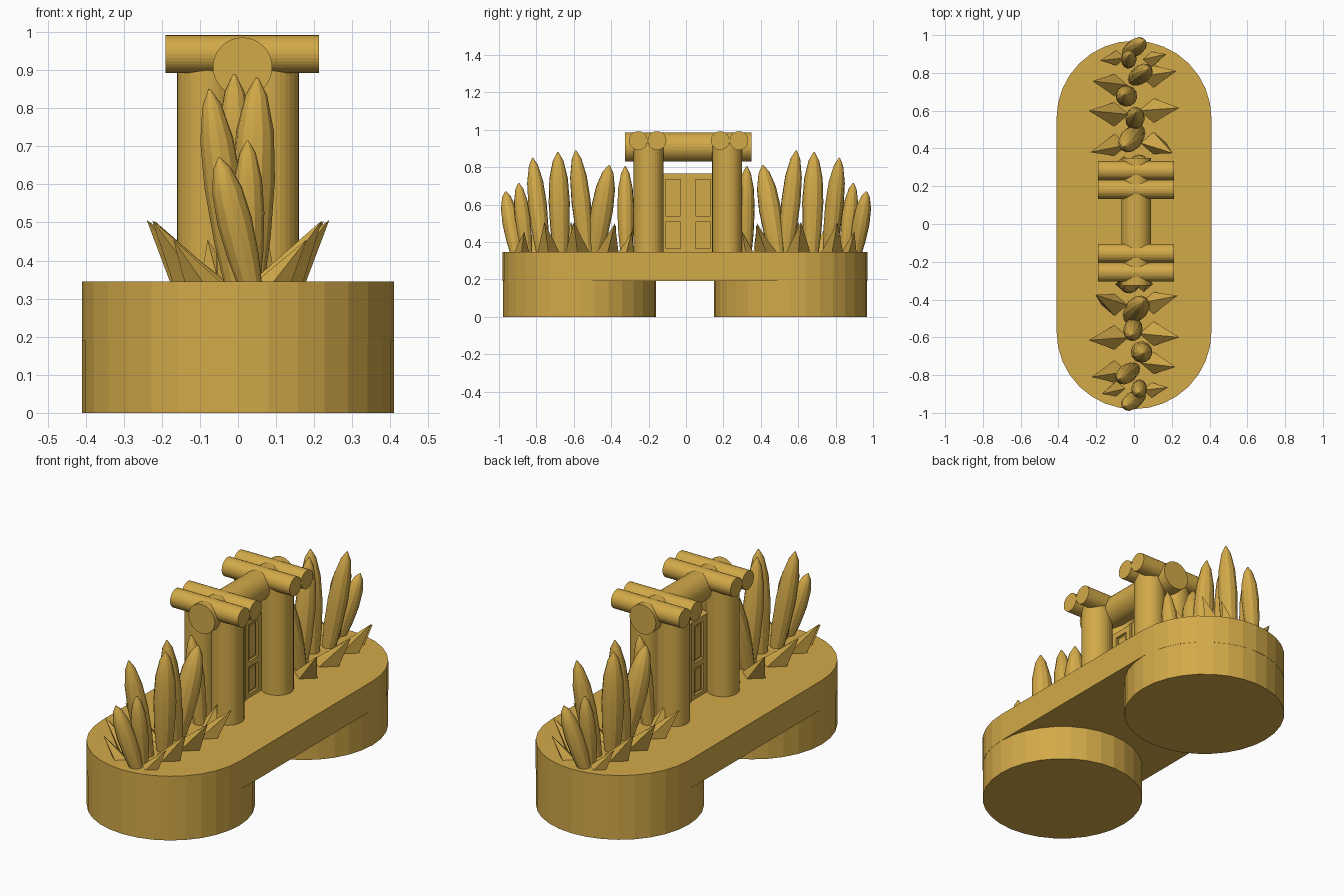
import bpy, bmesh, math
from mathutils import Vector, Matrix

cube = bpy.data.objects.get("Cube")
if cube:
    bpy.data.objects.remove(cube, do_unlink=True)

gold = bpy.data.materials.new("gold")
gold.use_nodes = True
colour = (0.65, 0.40, 0.066, 1)
gold.diffuse_color = colour
gold.node_tree.nodes["Principled BSDF"].inputs["Base Color"].default_value = colour

DECK = 0.345


def finish(name, bm, smooth=None):
    bmesh.ops.recalc_face_normals(bm, faces=bm.faces)
    mesh = bpy.data.meshes.new(name)
    bm.to_mesh(mesh)
    bm.free()
    mesh.materials.append(gold)
    ob = bpy.data.objects.new(name, mesh)
    bpy.context.collection.objects.link(ob)
    if smooth:
        bpy.ops.object.select_all(action="DESELECT")
        ob.select_set(True)
        bpy.context.view_layer.objects.active = ob
        bpy.ops.object.shade_smooth_by_angle(angle=math.radians(smooth))
    return ob


def loft(name, start, end, profile, sides, smooth=None):
    """Rings of (fraction along axis, radius) between two points."""
    start, end = Vector(start), Vector(end)
    turn = (end - start).to_track_quat("Z", "Y")
    bm = bmesh.new()
    rings = []
    for t, r in profile:
        centre = start.lerp(end, t)
        rings.append([bm.verts.new(centre + turn @ Vector((
            r * math.cos(math.tau * i / sides), r * math.sin(math.tau * i / sides), 0)))
            for i in range(sides)])
    for a, b in zip(rings, rings[1:]):
        for i in range(sides):
            j = (i + 1) % sides
            bm.faces.new((a[i], a[j], b[j], b[i]))
    bm.faces.new(rings[0])
    bm.faces.new(rings[-1])
    return finish(name, bm, smooth)


def rod(name, start, end, radius):
    return loft(name, start, end, [(0, radius), (1, radius)], 32)


def box(name, lo, hi):
    bm = bmesh.new()
    lo, hi = Vector(lo), Vector(hi)
    bmesh.ops.create_cube(bm, size=1, matrix=Matrix.Translation((lo + hi) / 2)
                          @ Matrix.Diagonal((*(hi - lo), 1)))
    return finish(name, bm)


def spike(name, base, tip, rx, ry):
    bm = bmesh.new()
    x, y = base
    foot = [bm.verts.new((x + dx, y + dy, DECK - 0.005))
            for dx, dy in ((rx, 0), (0, ry), (-rx, 0), (0, -ry))]
    top = bm.verts.new(tip)
    bm.faces.new(foot)
    for i in range(4):
        bm.faces.new((foot[i], foot[(i + 1) % 4], top))
    return finish(name, bm)


# Base: two round feet joined by a stadium-shaped deck
R, FRONT, BACK = 0.41, -0.57, 0.56
for name, y in (("front_foot", FRONT), ("back_foot", BACK)):
    rod(name, (0, y, 0), (0, y, DECK - 0.002), R - 0.001)
bm = bmesh.new()
outline = []
for cy, begin in ((BACK, 0), (FRONT, math.pi)):
    for i in range(17):
        a = begin + math.pi * i / 16
        outline.append(bm.verts.new((R * math.cos(a), cy + R * math.sin(a), 0.19)))
deck_face = bm.faces.new(outline)
grown = bmesh.ops.extrude_face_region(bm, geom=[deck_face])["geom"]
bmesh.ops.translate(bm, vec=(0, 0, DECK - 0.19),
                    verts=[v for v in grown if isinstance(v, bmesh.types.BMVert)])
finish("deck", bm)

# Gateway: four columns, paired cross beams and a long ridge beam
for end, y, beams in (("front", -0.2, (-0.255, -0.155)), ("back", 0.22, (0.183, 0.283))):
    for side, x in (("right", -0.08), ("left", 0.08)):
        rod(f"{end}_{side}_column", (x, y, DECK - 0.01), (x, y, 0.93), 0.08)
    for i, by in enumerate(beams):
        rod(f"{end}_cross_beam_{i + 1}", (-0.19, by, 0.942), (0.213, by, 0.942), 0.05)
rod("ridge_beam", (0.012, -0.325, 0.908), (0.012, 0.35, 0.908), 0.078)

# Double door with framed panels on both faces
box("door_slab", (-0.015, -0.16, DECK), (0.015, 0.18, 0.762))
for name, z0, z1 in (("top", 0.735, 0.765), ("middle", 0.508, 0.538), ("bottom", DECK, 0.365)):
    box(f"door_{name}_rail", (-0.028, -0.16, z0), (0.028, 0.18, z1))
for name, y0, y1 in (("front_outer", -0.16, -0.11), ("front_inner", -0.03, 0.006),
                     ("back_inner", 0.014, 0.05), ("back_outer", 0.13, 0.18)):
    box(f"door_{name}_stile", (-0.028, y0, DECK), (0.028, y1, 0.765))
box("door_centre_strip", (-0.034, 0.002, DECK), (0.034, 0.018, 0.765))
for leaf, y0, y1 in (("front", -0.11, -0.03), ("back", 0.05, 0.13)):
    for level, z0, z1 in (("lower", 0.365, 0.508), ("upper", 0.538, 0.735)):
        box(f"door_{leaf}_{level}_panel", (-0.022, y0 + 0.013, z0 + 0.013),
            (0.022, y1 - 0.013, z1 - 0.013))

# Tall crystals: foot x, y, then tip x, y, z, then widest radius
crystals = [
    (0.035, -0.905, -0.05, -0.965, 0.67, 0.046),
    (0.03, -0.85, 0.025, -0.895, 0.715, 0.042),
    (0.00, -0.765, -0.075, -0.82, 0.85, 0.05),
    (0.03, -0.67, 0.05, -0.685, 0.88, 0.057),
    (0.00, -0.53, -0.01, -0.59, 0.89, 0.052),
    (-0.02, -0.49, 0.05, -0.41, 0.81, 0.06),
    (0.00, -0.32, -0.05, -0.325, 0.805, 0.045),
]
crystal_profile = [(0, 0.65), (0.25, 0.9), (0.52, 1), (0.75, 0.87), (0.92, 0.5), (1, 0.06)]

# Low spikes: foot x, y, then tip x, y, z, then size
spikes = [
    (0.09, -0.88, 0.18, -0.865, 0.455, 0.7),
    (0.10, -0.735, 0.22, -0.757, 0.505, 1),
    (0.10, -0.58, 0.24, -0.60, 0.507, 1.1),
    (0.10, -0.42, 0.23, -0.38, 0.50, 1),
    (0.05, -0.32, 0.08, -0.29, 0.455, 0.7),
    (-0.09, -0.87, -0.17, -0.90, 0.455, 0.7),
    (-0.10, -0.78, -0.225, -0.81, 0.505, 1),
    (-0.10, -0.60, -0.24, -0.615, 0.507, 1.1),
    (-0.10, -0.43, -0.205, -0.375, 0.49, 1),
    (-0.05, -0.32, -0.08, -0.30, 0.455, 0.7),
]

# The back cluster is the front one turned half way round
for end, s in (("front", 1), ("back", -1)):
    for i, (fx, fy, tx, ty, tz, r) in enumerate(crystals):
        loft(f"{end}_crystal_{i + 1}", (s * fx, s * fy, DECK - 0.02), (s * tx, s * ty, tz),
             [(t, r * k) for t, k in crystal_profile], 12, 25)
    for i, (fx, fy, tx, ty, tz, k) in enumerate(spikes):
        spike(f"{end}_spike_{i + 1}", (s * fx, s * fy), (s * tx, s * ty, tz), 0.07 * k, 0.06 * k)
